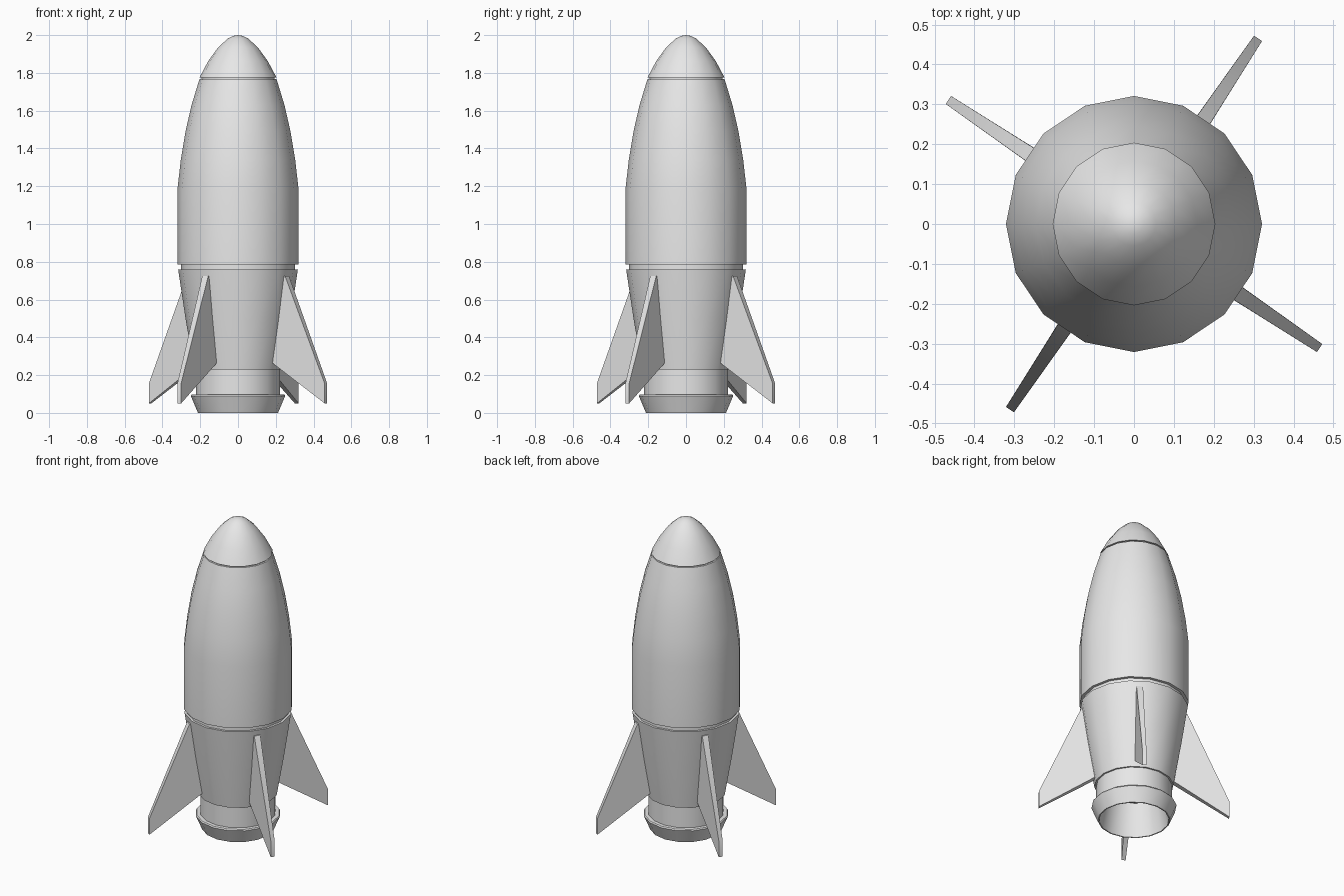
import bpy, bmesh, math

if "Cube" in bpy.data.objects:
    bpy.data.objects.remove(bpy.data.objects["Cube"])

SIDES = 16

grey = bpy.data.materials.new("light_grey")
grey.diffuse_color = (0.8, 0.8, 0.8, 1)
grey.use_nodes = True
grey.node_tree.nodes["Principled BSDF"].inputs["Base Color"].default_value = grey.diffuse_color


def finish(name, bm, angle):
    bmesh.ops.remove_doubles(bm, verts=bm.verts, dist=1e-5)
    bmesh.ops.recalc_face_normals(bm, faces=bm.faces)
    mesh = bpy.data.meshes.new(name)
    bm.to_mesh(mesh)
    bm.free()
    mesh.materials.append(grey)
    obj = bpy.data.objects.new(name, mesh)
    bpy.context.collection.objects.link(obj)
    bpy.ops.object.select_all(action='DESELECT')
    obj.select_set(True)
    bpy.context.view_layer.objects.active = obj
    bpy.ops.object.shade_smooth_by_angle(angle=math.radians(angle))
    return obj


def lathe(name, profile):
    """Spin a closed (radius, z) profile around the z axis."""
    bm = bmesh.new()
    verts = [bm.verts.new((r, 0, z)) for r, z in profile]
    edges = [bm.edges.new(p) for p in zip(verts, verts[1:])]
    bmesh.ops.spin(bm, geom=verts + edges, cent=(0, 0, 0), axis=(0, 0, 1),
                   angle=2 * math.pi, steps=SIDES, use_merge=True)
    return finish(name, bm, 32)


# Hollow exhaust nozzle with flared rim and neck
lathe("nozzle", [(0, 0.21), (0.17, 0.21), (0.205, 0), (0.212, 0), (0.25, 0.09),
                 (0.245, 0.097), (0.222, 0.097), (0.222, 0.235), (0, 0.235)])

# Tapered lower stage carrying the fins
lathe("lower_stage", [(0, 0.23), (0.232, 0.23), (0.278, 0.5), (0.317, 0.76), (0, 0.76)])

# Recessed rings between the stages
lathe("stage_ring", [(0.303, 0.755), (0.303, 0.79)])
lathe("nose_ring", [(0.193, 1.76), (0.193, 1.78)])

# Main hull, straight then curving in
lathe("hull", [(0, 0.785), (0.321, 0.785), (0.321, 1.18), (0.303, 1.34), (0.278, 1.49),
               (0.246, 1.63), (0.204, 1.767), (0, 1.767)])

# Nose cone
lathe("nose_cone", [(0, 1.775), (0.204, 1.775), (0.158, 1.862), (0.105, 1.935),
                    (0.055, 1.981), (0.025, 1.996), (0, 2.0)])

# Four swept fins, thicker at the root: (radius, z, half thickness)
FIN = [(0.2, 0.285, 0.021), (0.56, 0.05, 0.012), (0.56, 0.155, 0.012),
       (0.312, 0.725, 0.019), (0.27, 0.725, 0.021)]
for i in range(4):
    a = math.radians(56.25 + 90 * i)
    c, s = math.cos(a), math.sin(a)
    bm = bmesh.new()
    sides = [[bm.verts.new((r * c - k * t * s, r * s + k * t * c, z)) for r, z, t in FIN]
             for k in (-1, 1)]
    for side in sides:
        bm.faces.new(side)
    for j in range(len(FIN)):
        n = (j + 1) % len(FIN)
        bm.faces.new((sides[0][j], sides[0][n], sides[1][n], sides[1][j]))
    finish(f"fin_{i + 1}", bm, 30)
